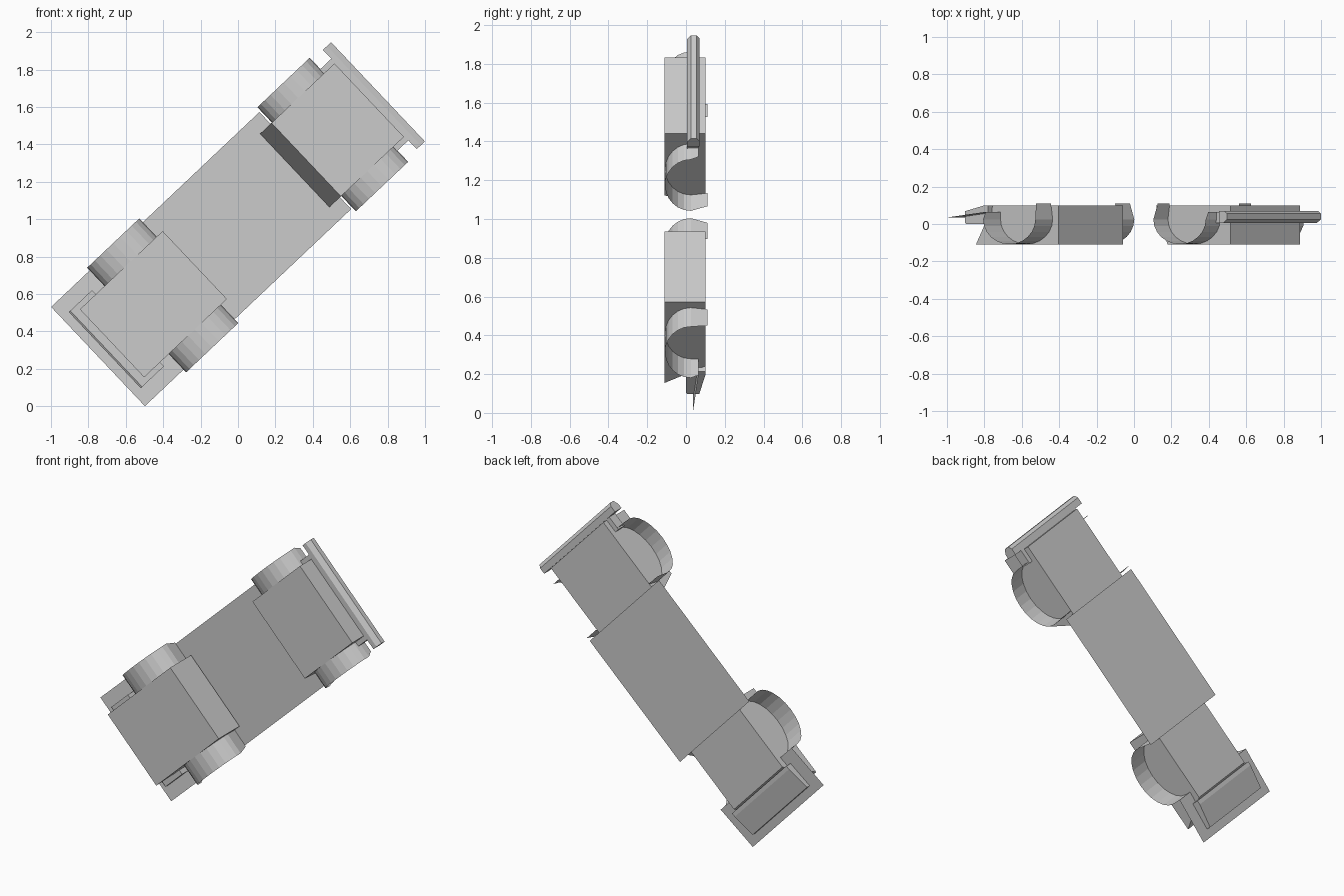
import bpy, bmesh, math

if "Cube" in bpy.data.objects:
    bpy.data.objects.remove(bpy.data.objects["Cube"])

# Local frame: X runs along the body, Y is depth, Z is body width.
# Every part is tilted about Y and lifted onto z = 0.
TILT = math.radians(43.4)
LIFT = 0.973


def add(name, bm, mirror=False):
    me = bpy.data.meshes.new(name)
    bm.to_mesh(me)
    bm.free()
    ob = bpy.data.objects.new(name, me)
    bpy.context.collection.objects.link(ob)
    ob.rotation_euler = (0, -TILT, 0)
    ob.location = (0, 0, LIFT)
    if mirror:
        mod = ob.modifiers.new("mirror", 'MIRROR')
        mod.use_axis = (False, False, True)
        mod.use_mirror_merge = False
    return ob


def prism(name, profile, half, closed=True):
    """Extrude an (x, y) profile symmetrically across the width."""
    bm = bmesh.new()
    rings = [[bm.verts.new((x, y, s * half)) for x, y in profile] for s in (-1, 1)]
    a, b = rings
    n = len(profile)
    for i in range(n if closed else n - 1):
        j = (i + 1) % n
        bm.faces.new((a[i], a[j], b[j], b[i]))
    if closed:
        bm.faces.new(a[::-1])
        bm.faces.new(b)
    bmesh.ops.recalc_face_normals(bm, faces=bm.faces)
    return add(name, bm)


def fender(name, x_bumper, x_mid, inner, outer, segs=12):
    """Open wheel arch strip, mirrored to both sides."""
    cx, rx = (x_bumper + x_mid) / 2, (x_mid - x_bumper) / 2
    cy, ry = 0.025, 0.133
    pts = [(x_bumper, 0.065)]
    for i in range(segs + 1):
        t = math.pi * i / segs
        pts.append((cx - rx * math.cos(t), cy - ry * math.sin(t)))
    pts.append((x_mid - 0.07 * rx, 0.11))
    bm = bmesh.new()
    prev = None
    for k, (x, y) in enumerate(pts):
        out = outer - (0.02 if k in (0, len(pts) - 1) else 0)
        cur = (bm.verts.new((x, y, inner)), bm.verts.new((x, y, out)))
        if prev:
            f = bm.faces.new((prev[0], prev[1], cur[1], cur[0]))
            if rx > 0:
                f.normal_flip()
        prev = cur
    bm.normal_update()
    # arch outside faces away from the wheel
    mid = list(bm.faces)
    if sum(f.normal.y for f in mid) > 0:
        bmesh.ops.reverse_faces(bm, faces=mid)
    add(name, bm, mirror=True)


# Main boxes between the wheels
prism("rear_box", [(-0.927, -0.11), (-0.318, -0.11), (-0.318, 0.1), (-0.80, 0.1)], 0.25)
prism("front_box", [(0.502, -0.11), (0.965, -0.11), (0.965, 0.1), (0.418, 0.1)], 0.27)

# Thin floor sheet joining the boxes
prism("floor_sheet", [(-0.385, 0.11), (0.495, 0.11)], 0.357, closed=False)

# Wheel arches
fender("rear_wheel_arch", -0.746, -0.362, 0.25, 0.385)
fender("front_wheel_arch", 0.890, 0.505, 0.27, 0.383)

# Thin tilted lip at the low end with its bumper block
prism("lip_sheet", [(-1.03, 0.035), (-0.746, 0.065)], 0.365, closed=False)
prism("lip_bumper", [(-0.81, 0.0), (-0.97, 0.0), (-0.98, 0.008), (-0.98, 0.068),
                     (-0.835, 0.1), (-0.81, 0.1)], 0.28)

# Bumper bar at the high end and the block carrying it
prism("bumper_bar", [(0.97, 0.005), (1.0, 0.005), (1.03, 0.025), (1.03, 0.055),
                     (1.01, 0.07), (0.97, 0.07)], 0.365)
prism("bumper_mount", [(0.88, 0.005), (0.98, 0.005), (0.98, 0.065), (0.88, 0.065)], 0.30)
